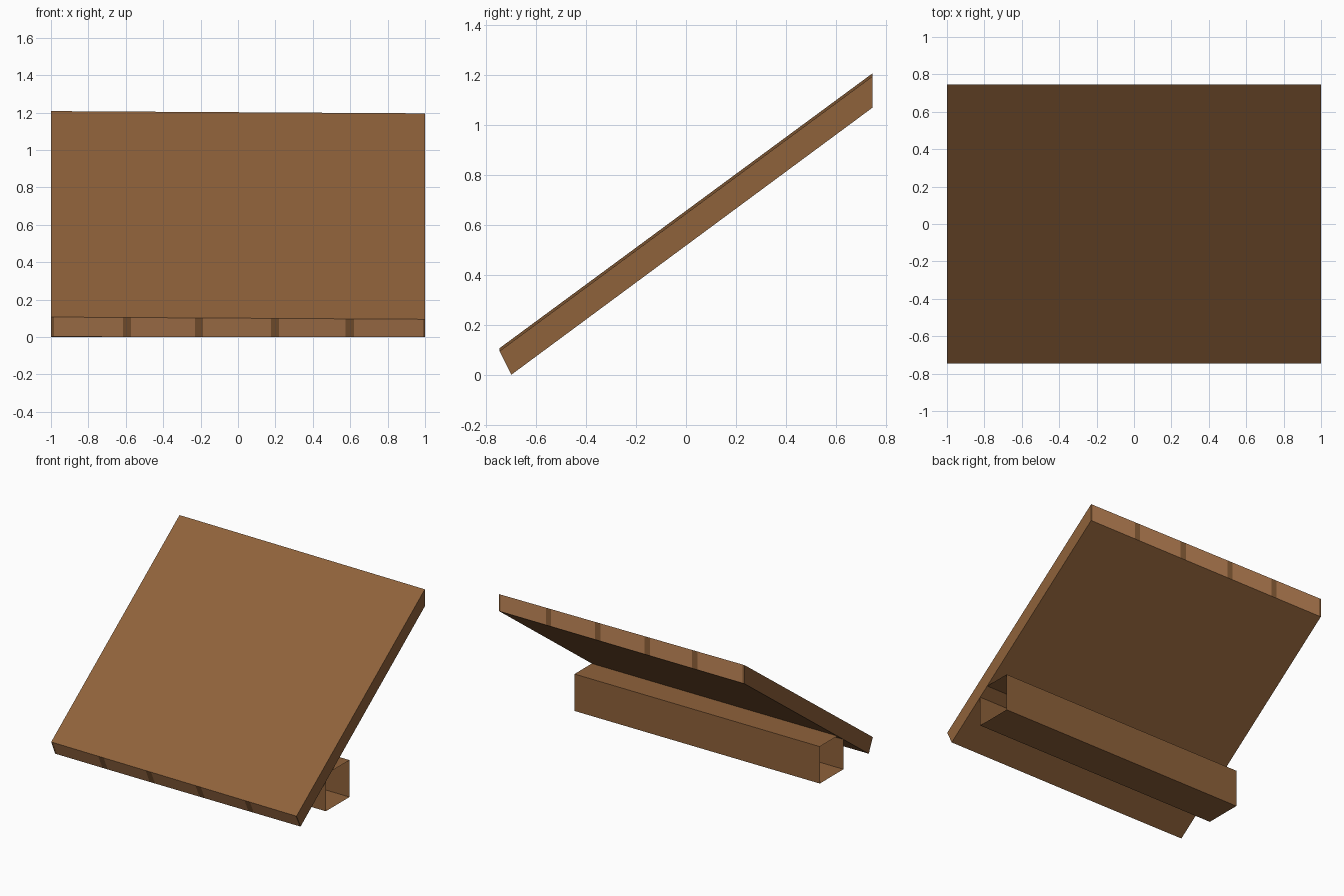
import bpy, bmesh

if "Cube" in bpy.data.objects:
    bpy.data.objects.remove(bpy.data.objects["Cube"])


def make_material(name, rgb):
    mat = bpy.data.materials.new(name)
    mat.diffuse_color = (*rgb, 1)
    mat.use_nodes = True
    mat.node_tree.nodes["Principled BSDF"].inputs["Base Color"].default_value = mat.diffuse_color
    return mat


brown = make_material("wood brown", (0.275, 0.122, 0.043))
light = make_material("light end grain", (0.55, 0.25, 0.10))


def loft(name, sections, mats, closed_ends):
    """Skin matching cross-sections; returns the object."""
    bm = bmesh.new()
    rings = [[bm.verts.new(p) for p in s] for s in sections]
    n = len(rings[0])
    for a, b in zip(rings, rings[1:]):
        for i in range(n):
            j = (i + 1) % n
            bm.faces.new((a[i], b[i], b[j], a[j]))
    if closed_ends:
        bm.faces.new(rings[0])
        bm.faces.new(rings[-1][::-1])
    bmesh.ops.recalc_face_normals(bm, faces=bm.faces)
    me = bpy.data.meshes.new(name)
    bm.to_mesh(me)
    bm.free()
    for m in mats:
        me.materials.append(m)
    ob = bpy.data.objects.new(name, me)
    bpy.context.collection.objects.link(ob)
    return ob


# Sloping plank deck, cut where the seams between planks cross its two ends
seams = (-0.594, -0.208, 0.198, 0.598)
stations = [-1, -0.985]
for s in seams:
    stations += [s - 0.022, s + 0.022]
stations += [0.99, 1]


def deck_section(x):
    t = 0.006 * -x  # top is slightly higher on the left
    return [(x, -0.747, 0.1005 + t), (x, -0.70, max(0.0, -0.003 * x - 0.001)),
            (x, 0.747, 1.07), (x, 0.747, 1.2015 + t)]


deck = loft("sloping_deck", [deck_section(x) for x in stations], [brown, light], True)

# Light end grain on the plank ends, front and back; seams stay brown
for f in deck.data.polygons:
    pts = [deck.data.vertices[v].co for v in f.vertices]
    xs = [p.x for p in pts]
    ys = [p.y for p in pts]
    if max(xs) - min(xs) > 0.06 and max(ys) - min(ys) < 0.1:
        f.material_index = 1

# Open-ended square support beam under the low end (thin sheet walls)
y0, y1, h = -0.405, -0.13, 0.272
loft("support_beam",
     [[(x, y0, 0), (x, y1, 0), (x, y1, h), (x, y0, h)] for x in (-1, 1)],
     [brown], False)
